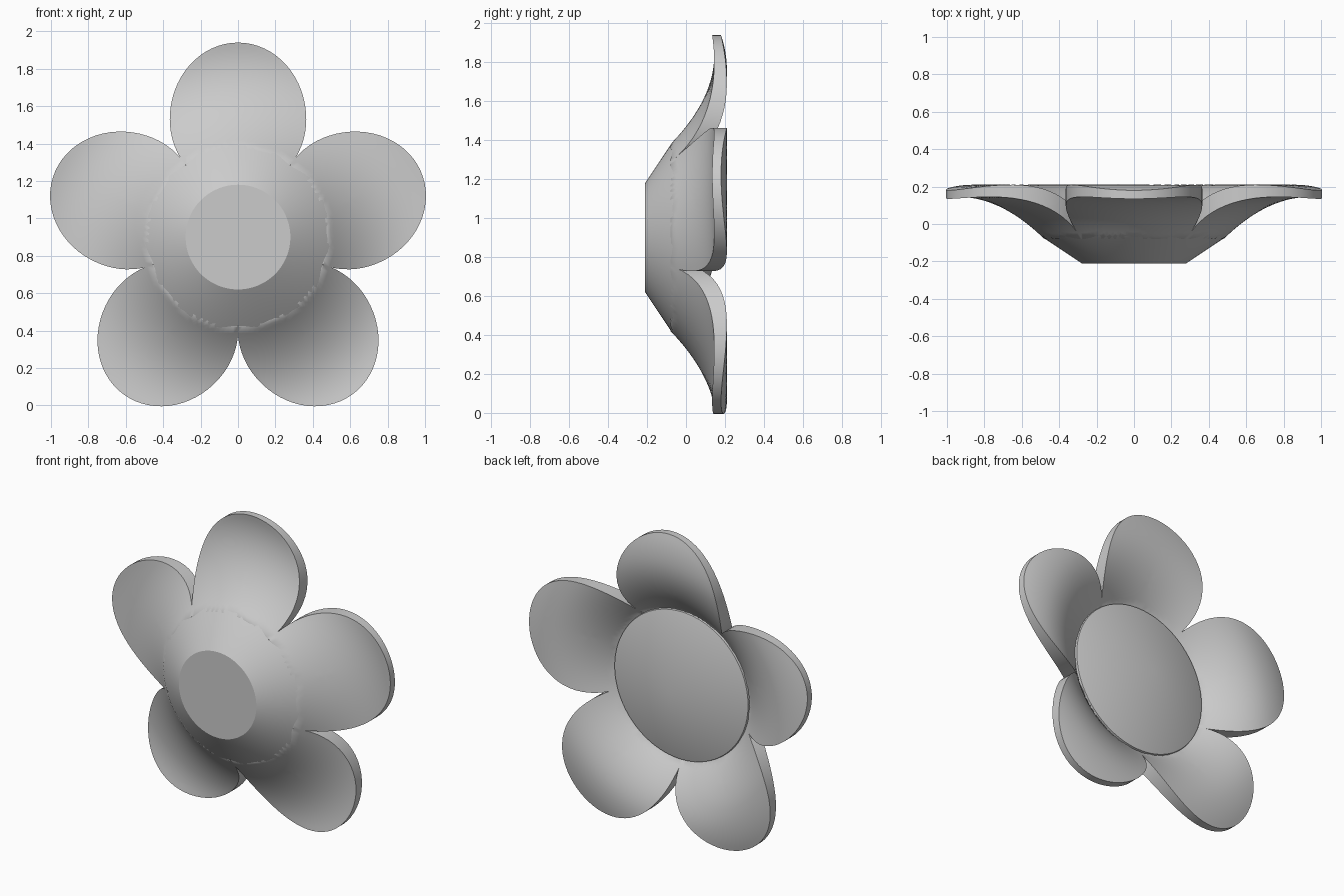
import bpy, bmesh
from math import sin, cos, pi, radians, hypot

cube = bpy.data.objects.get("Cube")
if cube:
    bpy.data.objects.remove(cube, do_unlink=True)

CENTRE_Z = 0.9
grey = bpy.data.materials.new("light_grey")
grey.use_nodes = True
colour = (0.6, 0.6, 0.6, 1)
grey.diffuse_color = colour
grey.node_tree.nodes["Principled BSDF"].inputs["Base Color"].default_value = colour


def finish(bm, name, angle):
    bmesh.ops.recalc_face_normals(bm, faces=bm.faces)
    mesh = bpy.data.meshes.new(name)
    bm.to_mesh(mesh)
    bm.free()
    obj = bpy.data.objects.new(name, mesh)
    bpy.context.collection.objects.link(obj)
    mesh.materials.append(grey)
    obj.location.z = CENTRE_Z
    bpy.ops.object.select_all(action="DESELECT")
    obj.select_set(True)
    bpy.context.view_layer.objects.active = obj
    bpy.ops.object.shade_smooth_by_angle(angle=radians(angle))
    return obj


def bridge(bm, a, b):
    n = len(a)
    for i in range(n):
        bm.faces.new((a[i], a[(i + 1) % n], b[(i + 1) % n], b[i]))


def front_y(r):
    r = max(r, 0.48)
    return 0.145 - 0.215 * (1 - (r - 0.49) / 0.45) ** 2


def back_y(r):
    r = max(r, 0.48)
    return 0.21 - (1.25 if r < 0.86 else 0.93) * (r - 0.86) ** 2


# Petal: concentric rings of an egg outline, curved front and back, joined by a rim
def petal(name, turn):
    bm = bmesh.new()
    segments, rings = 64, 14

    def side(depth):
        loops = []
        for k in range(1, rings + 1):
            s = k / rings
            loop = []
            for i in range(segments):
                a = 2 * pi * i / segments
                x = 0.365 * s * cos(a)
                z = 0.63 + (0.41 if sin(a) > 0 else 0.386) * s * sin(a)
                loop.append(bm.verts.new((x, depth(hypot(x, z)), z)))
            loops.append(loop)
        for a, b in zip(loops, loops[1:]):
            bridge(bm, a, b)
        tip = bm.verts.new((0, depth(0.63), 0.63))
        for i in range(segments):
            bm.faces.new((tip, loops[0][i], loops[0][(i + 1) % segments]))
        return loops[-1]

    bridge(bm, side(front_y), side(back_y))
    finish(bm, name, 40).rotation_euler.y = turn


for n in range(5):
    petal(f"petal_{n + 1}", 2 * pi * n / 5)

# Hub: flat front, sloping cup and a shallow cone at the back
bm = bmesh.new()
loops = []
for r, y in ((0.28, -0.21), (0.485, -0.073), (0.505, -0.055), (0.482, 0.048)):
    loops.append([bm.verts.new((r * cos(2 * pi * i / 96), y, r * sin(2 * pi * i / 96)))
                  for i in range(96)])
for a, b in zip(loops, loops[1:]):
    bridge(bm, a, b)
bm.faces.new(loops[0])
apex = bm.verts.new((0, 0.18, 0))
for i in range(96):
    bm.faces.new((apex, loops[-1][i], loops[-1][(i + 1) % 96]))
finish(bm, "hub", 30)
